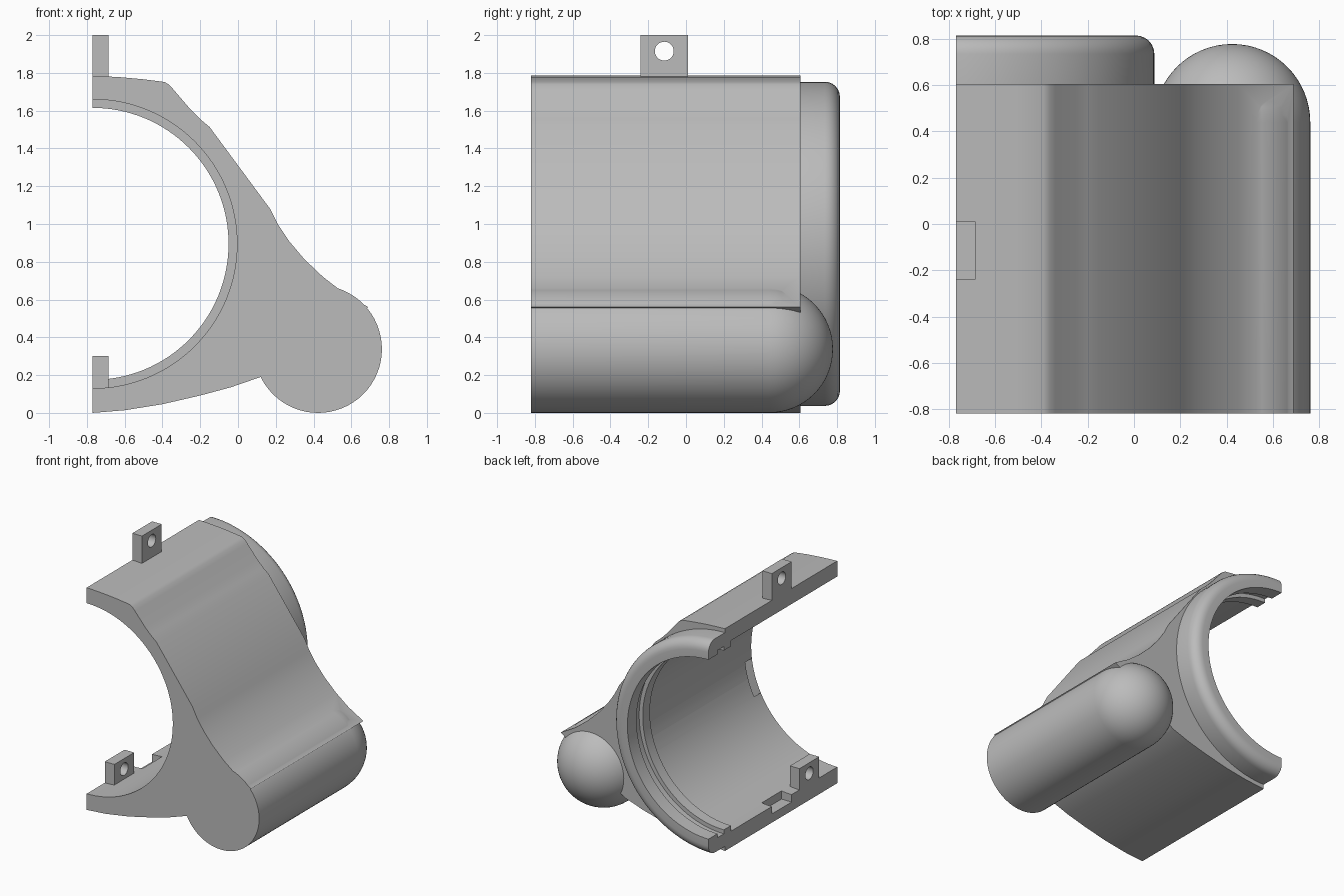
import bpy, bmesh, math
from mathutils import Vector

if "Cube" in bpy.data.objects:
    bpy.data.objects.remove(bpy.data.objects["Cube"])

CX, CZ = -0.77, 0.895          # bore axis, runs along y
FRONT, BACK = -0.82, 0.605     # ends of the main shell
grey = bpy.data.materials.new("plain_grey")
grey.diffuse_color = (0.5, 0.5, 0.5, 1)
grey.use_nodes = True
grey.node_tree.nodes["Principled BSDF"].inputs["Base Color"].default_value = grey.diffuse_color


def make(name, bm):
    bmesh.ops.recalc_face_normals(bm, faces=bm.faces)
    me = bpy.data.meshes.new(name)
    bm.to_mesh(me)
    bm.free()
    ob = bpy.data.objects.new(name, me)
    bpy.context.collection.objects.link(ob)
    me.materials.append(grey)
    return ob


def prism(name, pts, y0, y1):
    """Extrude an (x, z) outline along y."""
    bm = bmesh.new()
    f = bm.faces.new([bm.verts.new((x, y0, z)) for x, z in pts])
    r = bmesh.ops.extrude_face_region(bm, geom=[f])
    vs = [v for v in r["geom"] if isinstance(v, bmesh.types.BMVert)]
    bmesh.ops.translate(bm, verts=vs, vec=(0, y1 - y0, 0))
    return make(name, bm)


def box(name, x0, x1, y0, y1, z0, z1):
    return prism(name, [(x0, z0), (x1, z0), (x1, z1), (x0, z1)], y0, y1)


def sweep(name, section, cx, cz, a0, a1, n):
    """Turn a closed (y, r) section about a y axis, capped unless a full turn."""
    bm = bmesh.new()
    full = abs(a1 - a0) > 6.2
    rings = []
    for i in range(n if full else n + 1):
        a = a0 + (a1 - a0) * i / n
        rings.append([bm.verts.new((cx + r * math.cos(a), y, cz + r * math.sin(a)))
                      for y, r in section])
    m = len(section)
    for i in range(n):
        p, q = rings[i], rings[(i + 1) % len(rings)]
        for j in range(m):
            k = (j + 1) % m
            bm.faces.new((p[j], p[k], q[k], q[j]))
    if full:
        bmesh.ops.remove_doubles(bm, verts=bm.verts, dist=1e-5)
        bmesh.ops.dissolve_degenerate(bm, edges=bm.edges, dist=1e-6)
    else:
        bm.faces.new(rings[0])
        bm.faces.new(rings[-1])
    return make(name, bm)


def combine(target, other, op):
    """Apply a boolean and discard the second solid."""
    mod = target.modifiers.new("join", "BOOLEAN")
    mod.operation, mod.solver, mod.object = op, "EXACT", other
    dg = bpy.context.evaluated_depsgraph_get()
    dg.update()
    me = bpy.data.meshes.new_from_object(target.evaluated_get(dg))
    target.modifiers.clear()
    target.data = me
    bpy.data.objects.remove(other)


def drill(target, axis, centre, r=0.05):
    """Round hole along x or y."""
    bm = bmesh.new()
    bmesh.ops.create_cone(bm, cap_ends=True, segments=32, radius1=r, radius2=r, depth=0.4)
    turn = Vector((0, 0, 1)).rotation_difference(axis).to_matrix().to_4x4()
    bmesh.ops.transform(bm, matrix=turn, verts=bm.verts)
    bmesh.ops.translate(bm, verts=bm.verts, vec=centre)
    combine(target, make("hole_cutter", bm), "DIFFERENCE")


# Main shell: outer outline, then the half-round bore
outer = [(CX, 1.785), (-.62, 1.777), (-.5, 1.766), (-.39, 1.752), (-.365, 1.738),
         (-.34, 1.71), (-.25, 1.605), (-.2, 1.555), (-.15, 1.513), (.17, 1.08),
         (.21, 1.0), (.27, .91), (.35, .815), (.45, .72), (.56, .635), (.69, .56),
         (.12, .19), (-.04, .135), (-.2, .092), (-.4, .046), (-.6, .014), (CX, 0)]
R = 0.765
bore = [(CX + R * math.sin(math.pi * i / 64), CZ - R * math.cos(math.pi * i / 64))
        for i in range(65)]
bore[0], bore[-1] = (CX, CZ - R), (CX, CZ + R)
shell = prism("shell", outer + bore, FRONT, BACK)

# Side barrel with a domed rear end
BR = 0.338
dome = [(0.44 + BR * math.sin(math.pi / 2 * i / 16), BR * math.cos(math.pi / 2 * i / 16))
        for i in range(16)] + [(0.44 + BR, 0)]
barrel = sweep("barrel", [(FRONT, 0), (FRONT, BR)] + dome, 0.424, BR, 0, 2 * math.pi, 64)
combine(shell, barrel, "UNION")

# Rear ring with rounded outer rim and an inner groove
rim = [(0.735 + 0.08 * math.cos(t), 0.778 + 0.08 * math.sin(t))
       for t in [math.pi / 2 * i / 6 for i in range(7)]]
section = [(.53, .72), (.62, .72), (.62, .752), (.70, .752), (.70, .72), (.815, .72)]
section += rim + [(.57, .858), (.57, .79), (.53, .79)]
ring = sweep("rear_ring", section, CX, CZ, -math.pi / 2, math.pi / 2, 64)
combine(shell, ring, "UNION")

# Front lug with a hole through it
lug = box("lug", -.24, .04, FRONT, -.735, .545, .80)
combine(shell, lug, "UNION")
drill(shell, Vector((0, 1, 0)), (-.155, -.78, .675))

# Notch beside the lower tab
combine(shell, box("notch_cutter", -.9, -.68, -.24, .01, .07, .25), "DIFFERENCE")

# Upper and lower fixing tabs
top_tab = box("top_tab", CX, -.685, -.24, .01, 1.775, 2.0)
drill(top_tab, Vector((1, 0, 0)), (-.73, -.115, 1.915))
low_tab = box("lower_tab", CX, -.685, -.59, -.34, .12, .30)
drill(low_tab, Vector((1, 0, 0)), (-.73, -.465, .215))

# Smooth curves, keep hard edges
for ob in (shell, top_tab, low_tab):
    bpy.ops.object.select_all(action="DESELECT")
    ob.select_set(True)
    bpy.context.view_layer.objects.active = ob
    bpy.ops.object.shade_smooth_by_angle(angle=math.radians(25))
